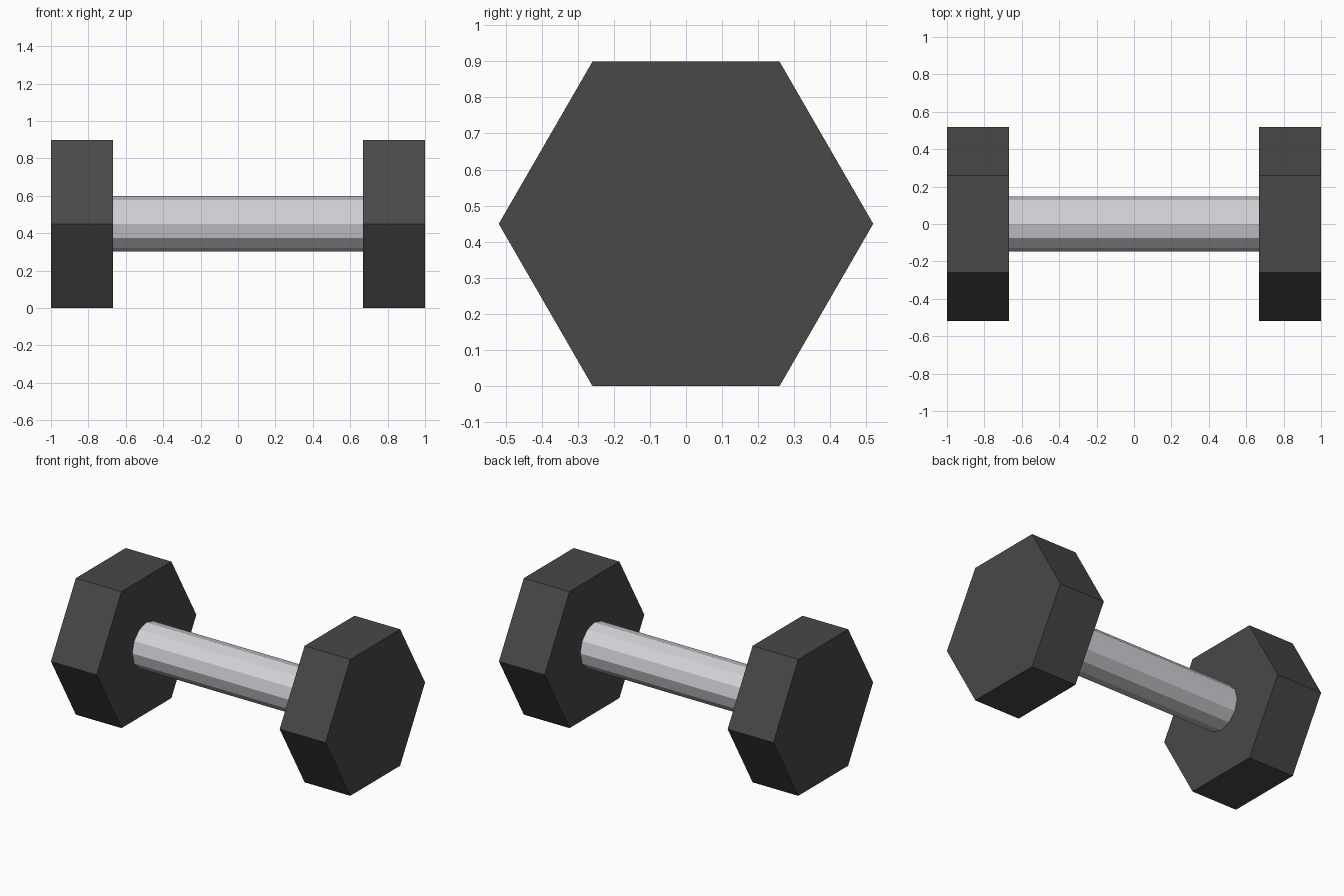
import bpy, math

if "Cube" in bpy.data.objects:
    bpy.data.objects.remove(bpy.data.objects["Cube"])

HEAD_R = 0.519                                # hexagon corner radius
AXIS_Z = HEAD_R * math.cos(math.radians(30))  # heads rest on a flat side
HEAD_W = 0.333


def material(name, color):
    m = bpy.data.materials.new(name)
    m.diffuse_color = (*color, 1)
    m.use_nodes = True
    m.node_tree.nodes["Principled BSDF"].inputs["Base Color"].default_value = m.diffuse_color
    return m


def prism(name, sides, radius, width, x, mat):
    """Flat-sided prism along x, with corners at front and back."""
    bpy.ops.mesh.primitive_cylinder_add(vertices=sides, radius=radius, depth=width)
    ob = bpy.context.object
    ob.name = name
    ob.rotation_euler = (0, math.pi / 2, 0)
    ob.location = (x, 0, AXIS_Z)
    ob.data.materials.append(mat)
    return ob


rubber = material("dark_rubber", (0.065, 0.065, 0.065))
steel = material("light_steel", (0.65, 0.64, 0.68))

# Hexagonal weights at both ends
for side, label in ((-1, "left"), (1, "right")):
    prism(label + "_weight", 6, HEAD_R, HEAD_W, side * (1 - HEAD_W / 2), rubber)

# Twelve-sided grip between the weights
prism("grip", 12, 0.148, 2 * (1 - HEAD_W), 0, steel)
